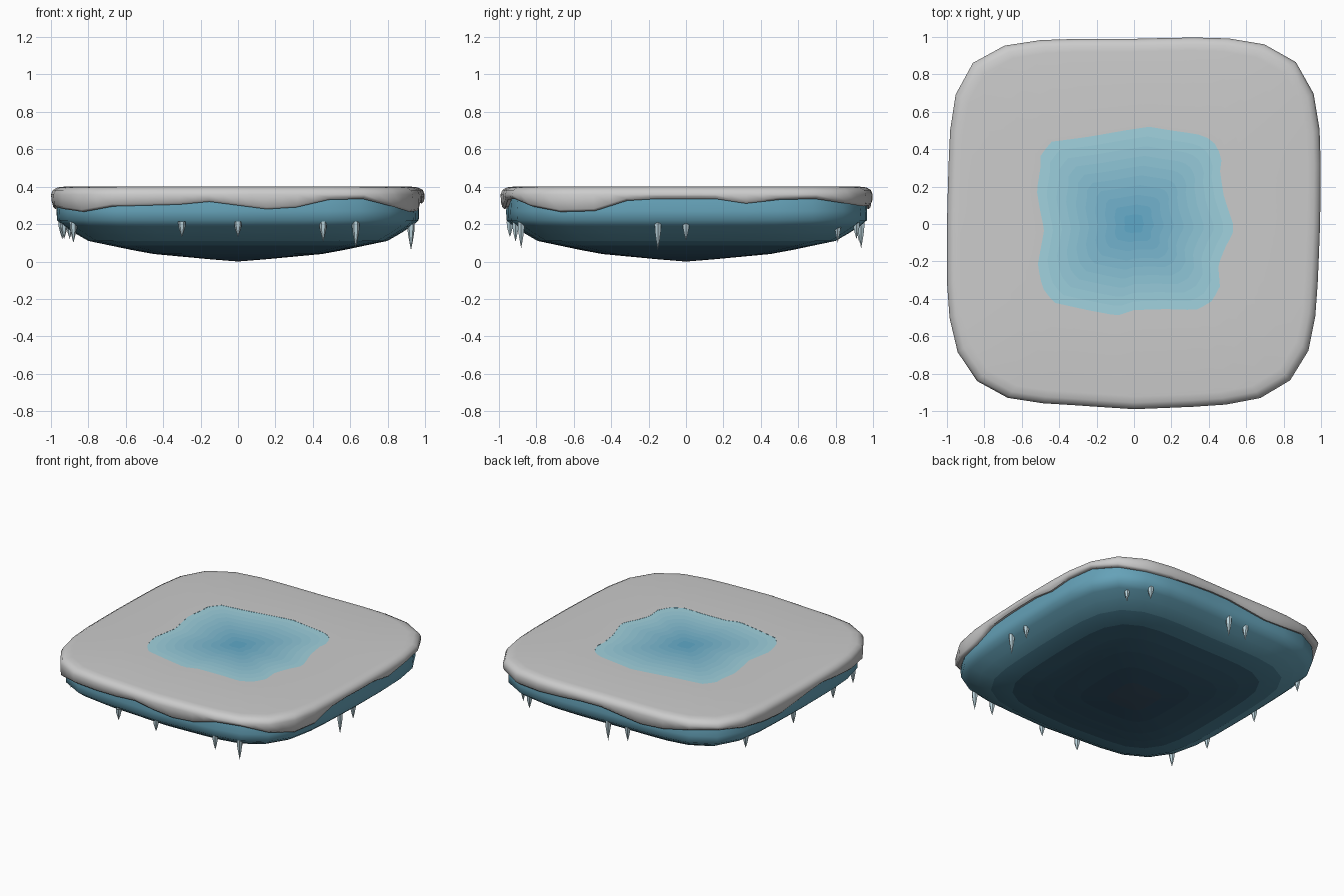
import bpy, bmesh, math

if "Cube" in bpy.data.objects:
    bpy.data.objects.remove(bpy.data.objects["Cube"])

N = 40  # sides around the slab

# irregularity of the outline (16 directions) and snow drip heights (40 directions)
OUT = [.995, 1, 1, 1, .99, .99, .995, .99, 1, 1, .97, .965, .99, .975, .965, .98]
DRIP = [.335, .335, .31, .33, .335, .31, .295, .30, .31, .32,
        .32, .30, .28, .29, .32, .33, .31, .29, .28, .30,
        .32, .33, .31, .29, .28, .265, .295, .30, .305, .32,
        .30, .28, .29, .33, .335, .295, .265, .27, .325, .335]
# edge of the bare ice patch, counter-clockwise
PATCH = [(.53, 0), (.48, .15), (.46, .28), (.47, .36), (.42, .45), (.34, .48), (.2, .50),
         (.08, .52), (-.05, .50), (-.25, .465), (-.44, .44), (-.5, .37), (-.5, .3),
         (-.52, .18), (-.5, .06), (-.48, -.03), (-.515, -.22), (-.49, -.34), (-.43, -.42),
         (-.25, -.46), (-.09, -.49), (0, -.46), (.17, -.455), (.33, -.46), (.41, -.42),
         (.46, -.34), (.45, -.22), (.49, -.12), (.53, -.05)]


def outline(i, s):
    """Point i of the rounded-square outline, scaled by s."""
    a = math.tau * i / N
    c, d = math.cos(a), math.sin(a)
    r = (abs(c) ** 4.8 + abs(d) ** 4.8) ** (-1 / 4.8)
    t = i / N * 16
    k = int(t) % 16
    r *= OUT[k] + (OUT[(k + 1) % 16] - OUT[k]) * (t - int(t))
    return c * r * s, d * r * s


def ring(s, z):
    return [(*outline(i, s), z) for i in range(N)]


def material(name, rgb):
    m = bpy.data.materials.new(name)
    m.diffuse_color = (*rgb, 1)
    m.use_nodes = True
    m.node_tree.nodes["Principled BSDF"].inputs["Base Color"].default_value = m.diffuse_color
    return m


def mix(stops, t):
    """Colour at t from a list of (t, rgb)."""
    for (t0, a), (t1, b) in zip(stops, stops[1:]):
        if t <= t1:
            f = (t - t0) / (t1 - t0)
            return [p + (q - p) * f for p, q in zip(a, b)]
    return stops[-1][1]


def loft(name, rings, tip=None, colours=None, angle=40):
    """Skin a stack of rings, optionally closed to a tip; one colour per band."""
    bm = bmesh.new()
    rows = [[bm.verts.new(p) for p in r] for r in rings]
    n = len(rows[0])
    for b, (r0, r1) in enumerate(zip(rows, rows[1:])):
        for i in range(n):
            j = (i + 1) % n
            bm.faces.new((r0[i], r1[i], r1[j], r0[j])).material_index = b
    if tip:
        v = bm.verts.new(tip)
        for i in range(n):
            f = bm.faces.new((rows[-1][i], v, rows[-1][(i + 1) % n]))
            f.material_index = len(rows) - 1
    me = bpy.data.meshes.new(name)
    bm.to_mesh(me)
    bm.free()
    for k, c in enumerate(colours or []):
        me.materials.append(material(f"{name}_{k}", c))
    me.polygons.foreach_set("use_smooth", [True] * len(me.polygons))
    me.set_sharp_from_angle(angle=math.radians(angle))
    ob = bpy.data.objects.new(name, me)
    bpy.context.collection.objects.link(ob)
    return ob


# resample the patch edge so it joins the slab directions cleanly
M = len(PATCH)
patch_fine = []
for i in range(M):
    (x0, y0), (x1, y1) = PATCH[i], PATCH[(i + 1) % M]
    patch_fine += [(x0, y0), ((x0 + x1) / 2, (y0 + y1) / 2)]


def patch_radius(a):
    """Distance from the centre to the patch edge in direction a."""
    c, d = math.cos(a), math.sin(a)
    for (x0, y0), (x1, y1) in zip(PATCH, PATCH[1:] + PATCH[:1]):
        den = c * (y1 - y0) - d * (x1 - x0)
        if abs(den) < 1e-9:
            continue
        r = (x0 * (y1 - y0) - y0 * (x1 - x0)) / den
        u = (c * r - x0) * (x1 - x0) + (d * r - y0) * (y1 - y0)
        if r > 0 and -1e-6 <= u <= (x1 - x0) ** 2 + (y1 - y0) ** 2 + 1e-6:
            return r
    return .5


P = 2 * N


def patch_ring(s, z, step=1):
    out = []
    for i in range(0, P, step):
        a = math.tau * i / P
        r = patch_radius(a) * s
        out.append((r * math.cos(a), r * math.sin(a), z))
    return out


def mid_ring(s, z):
    """Slab ring with extra midpoints, to match the patch edge count."""
    r = ring(s, z)
    out = []
    for i in range(N):
        a, b = r[i], r[(i + 1) % N]
        out += [a, tuple((p + q) / 2 for p, q in zip(a, b))]
    return out


def drip_ring(s, dz):
    out = []
    for i in range(N):
        a = (*outline(i, s), DRIP[i] + dz)
        k = (i + 1) % N
        b = (*outline(k, s), DRIP[k] + dz)
        out += [a, tuple((p + q) / 2 for p, q in zip(a, b))]
    return out


# snow cap: flat top around the patch, rounded rim, uneven hanging edge
loft("snow_cap", list(reversed([
    drip_ring(.945, .012), drip_ring(.985, 0), drip_ring(.997, .012), mid_ring(1, .358),
    mid_ring(.99, .382), mid_ring(.965, .396), mid_ring(.93, .4), patch_ring(1, .4)])), angle=60)

# bare ice patch in the middle of the top, deeper colour to the centre
STEPS = 10
edge, deep = (.37, .66, .74), (.10, .38, .57)
patch_cols = [mix([(0, edge), (1, deep)], (k + .5) / STEPS) for k in range(STEPS)]
patch = loft("ice_patch", [patch_ring(1 - k / STEPS, .399) for k in range(STEPS)],
             (0, 0, .399), patch_cols)
patch.data.flip_normals()

# ice body: upright side, then a shallow bowl underneath
profile = [(.95, .385), (.965, .33), (.97, .27), (.968, .22), (.93, .188), (.87, .15), (.80, .11),
           (.68, .085), (.57, .062), (.45, .04), (.30, .026), (.15, .012)]
stops = [(0, (.13, .36, .48)), (.13, (.12, .34, .45)), (.2, (.07, .22, .31)),
         (.3, (.04, .125, .19)), (.7, (.03, .085, .14)), (1, (.05, .075, .11))]
body_cols = [mix(stops, (1 - s) if z < .25 else 0) for s, z in profile]
loft("ice_body", [ring(s, z) for s, z in profile], (0, 0, 0), body_cols, angle=60)

# icicles under the rim: x, y, tip height
icicles = [(-.30, -.94, .13), (0, -.94, .13), (.455, -.91, .105), (.63, -.88, .07),
           (.925, -.15, .06), (.925, 0, .11),
           (.74, .81, .10), (.62, .91, .12), (-.03, .935, .07), (-.18, .925, .10),
           (-.90, .60, .12), (-.94, .11, .12), (-.93, -.36, .12), (-.88, -.66, .10)]
icicle_mat = material("icicle_ice", (.50, .66, .72))
for k, (x, y, tip) in enumerate(icicles):
    def circle(r, z):
        return [(x + r * math.cos(math.tau * i / 6), y + r * math.sin(math.tau * i / 6), z)
                for i in range(6)]
    h = .215 - tip
    ob = loft(f"icicle_{k + 1}", [circle(.02, .215), circle(.019, .215 - h * .3),
                                  circle(.012, .215 - h * .6)], (x, y, tip))
    ob.data.materials.append(icicle_mat)
    for p in ob.data.polygons:
        p.material_index = 0
